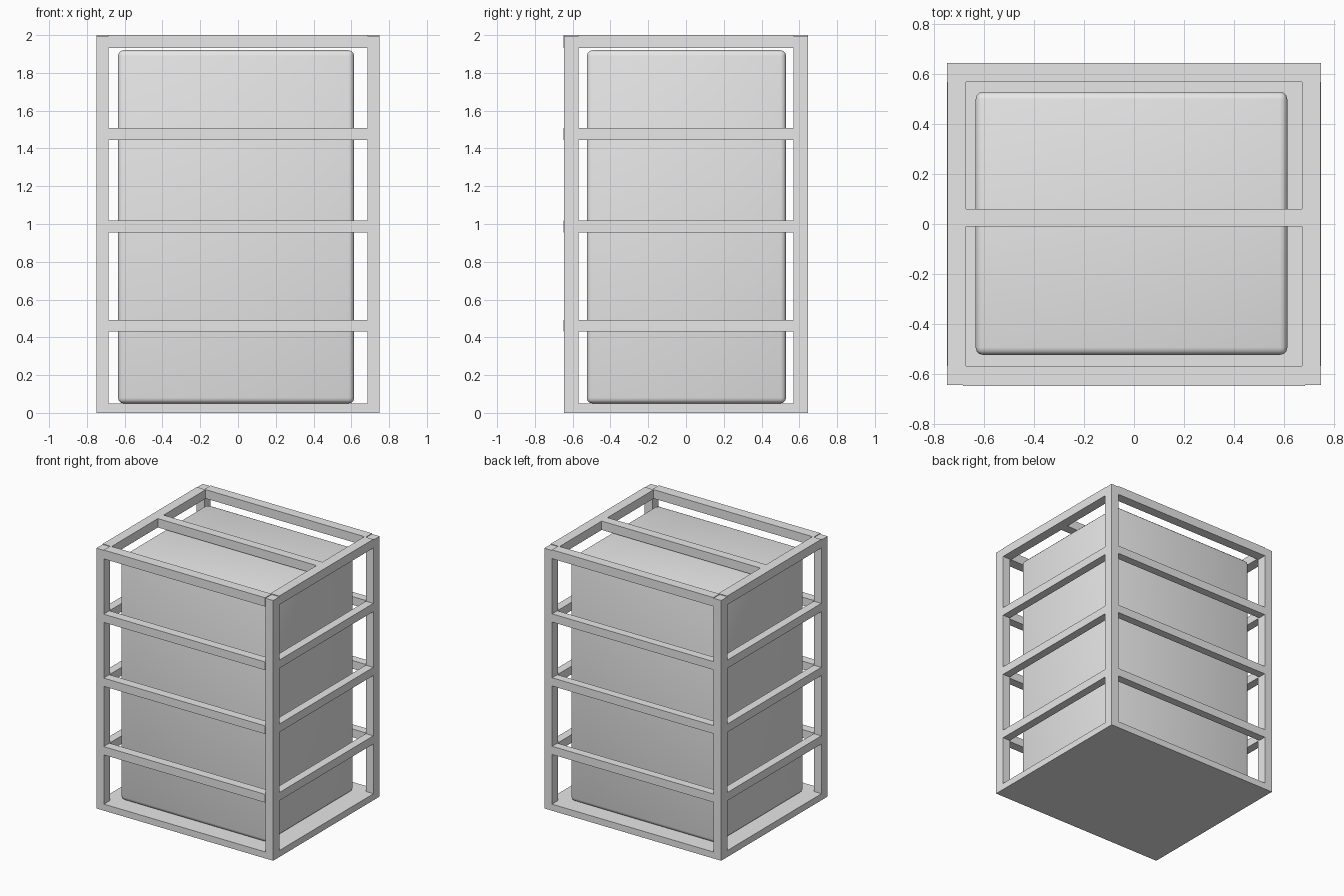
import bpy
import bmesh

old = bpy.data.objects.get("Cube")
if old:
    bpy.data.objects.remove(old, do_unlink=True)

grey = bpy.data.materials.new("light grey")
grey.use_nodes = True
colour = (0.8, 0.8, 0.8, 1)
grey.diffuse_color = colour
grey.node_tree.nodes["Principled BSDF"].inputs["Base Color"].default_value = colour


def box(name, x, y, z, bevel=0):
    """Box spanning the given (min, max) ranges, with optional rounded edges."""
    bm = bmesh.new()
    bmesh.ops.create_cube(bm, size=1)
    spans = (x, y, z)
    for v in bm.verts:
        v.co = [(a + b) / 2 + c * (b - a) for c, (a, b) in zip(v.co, spans)]
    if bevel:
        bmesh.ops.bevel(bm, geom=bm.edges[:], offset=bevel, segments=3,
                        profile=0.5, affect='EDGES')
        for f in bm.faces:
            f.smooth = True
    mesh = bpy.data.meshes.new(name)
    bm.to_mesh(mesh)
    bm.free()
    mesh.materials.append(grey)
    obj = bpy.data.objects.new(name, mesh)
    bpy.context.collection.objects.link(obj)
    return obj


def span(side, inner, outer):
    return tuple(sorted((side * inner, side * outer)))


W, D, H = 0.75, 0.645, 2.0      # half width, half depth, height
PX, PY = 0.685, 0.57            # inner faces of the posts

# Base plate and inner tank
box("base_plate", (-W, W), (-D, D), (0, 0.05))
box("tank", (-0.635, 0.615), (-0.525, 0.53), (0.05, 1.92), bevel=0.03)

# Corner posts
for sx, side in ((-1, "right"), (1, "left")):
    for sy, end in ((-1, "front"), (1, "back")):
        box(f"post_{end}_{side}", span(sx, PX, W), span(sy, PY, D), (0.05, 1.995))

# Horizontal rails around the cage
for i, z in enumerate((0.43, 0.955, 1.445)):
    level = (z, z + 0.063)
    box(f"rail_front_{i}", (-PX, PX), (-D - 0.004, -0.58), level)
    box(f"rail_back_{i}", (-PX, PX), (0.58, D - 0.002), level)
    for sx, side in ((-1, "right"), (1, "left")):
        box(f"rail_{side}_{i}", span(sx, PX, W - 0.002), (-PY, PY), level)

# Top frame with its centre bar
top = (1.932, H)
box("top_front", (-PX, PX), (-D - 0.004, -PY), top)
box("top_back", (-PX, PX), (PY, D), top)
for sx, side in ((-1, "right"), (1, "left")):
    box(f"top_{side}", span(sx, 0.673, W - 0.002), (-PY, PY), top)
box("top_centre_bar", (-0.673, 0.673), (-0.01, 0.06), top)
